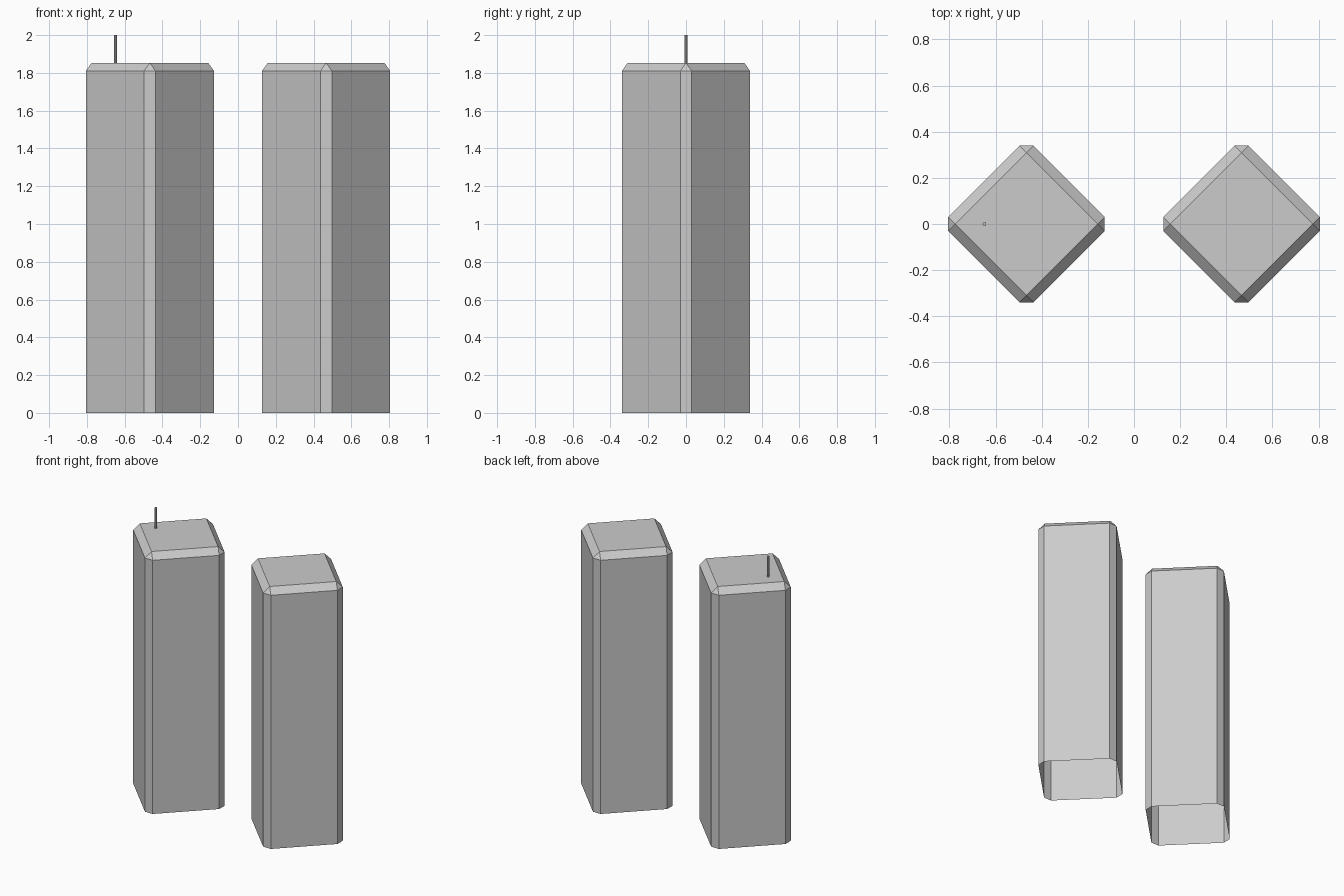
import bpy, bmesh
from math import radians
from mathutils import Matrix

if "Cube" in bpy.data.objects:
    bpy.data.objects.remove(bpy.data.objects["Cube"])

HALF = 0.2615     # half side of the square plan
HEIGHT = 1.853
BEVEL = 0.043
CENTRE_X = 0.4665


def add_object(name, bm):
    mesh = bpy.data.meshes.new(name)
    bm.to_mesh(mesh)
    bm.free()
    obj = bpy.data.objects.new(name, mesh)
    bpy.context.collection.objects.link(obj)
    return obj


def tower(name, x):
    # Box turned 45 degrees, chamfered on verticals and roof, open underneath
    bm = bmesh.new()
    bmesh.ops.create_cube(bm, size=1)
    bmesh.ops.scale(bm, vec=(2 * HALF, 2 * HALF, HEIGHT), verts=bm.verts)
    bmesh.ops.translate(bm, vec=(0, 0, HEIGHT / 2), verts=bm.verts)
    edges = [e for e in bm.edges if max(v.co.z for v in e.verts) > 0.1]
    bmesh.ops.bevel(bm, geom=edges, offset=BEVEL, offset_type='OFFSET',
                    segments=1, profile=0.5, affect='EDGES')
    base = [f for f in bm.faces if all(v.co.z < 0.001 for v in f.verts)]
    bmesh.ops.delete(bm, geom=base, context='FACES')
    bmesh.ops.rotate(bm, matrix=Matrix.Rotation(radians(45), 3, 'Z'), verts=bm.verts)
    obj = add_object(name, bm)
    obj.location.x = x
    return obj


def mast(name, x, radius, z0, z1):
    # Thin roof antenna
    bm = bmesh.new()
    bmesh.ops.create_cone(bm, cap_ends=True, segments=8, radius1=radius,
                          radius2=radius, depth=z1 - z0)
    obj = add_object(name, bm)
    obj.location = (x, 0, (z0 + z1) / 2)
    return obj


tower("left_tower", -CENTRE_X)
tower("right_tower", CENTRE_X)
mast("roof_antenna", -0.648, 0.008, HEIGHT, 2.0)
